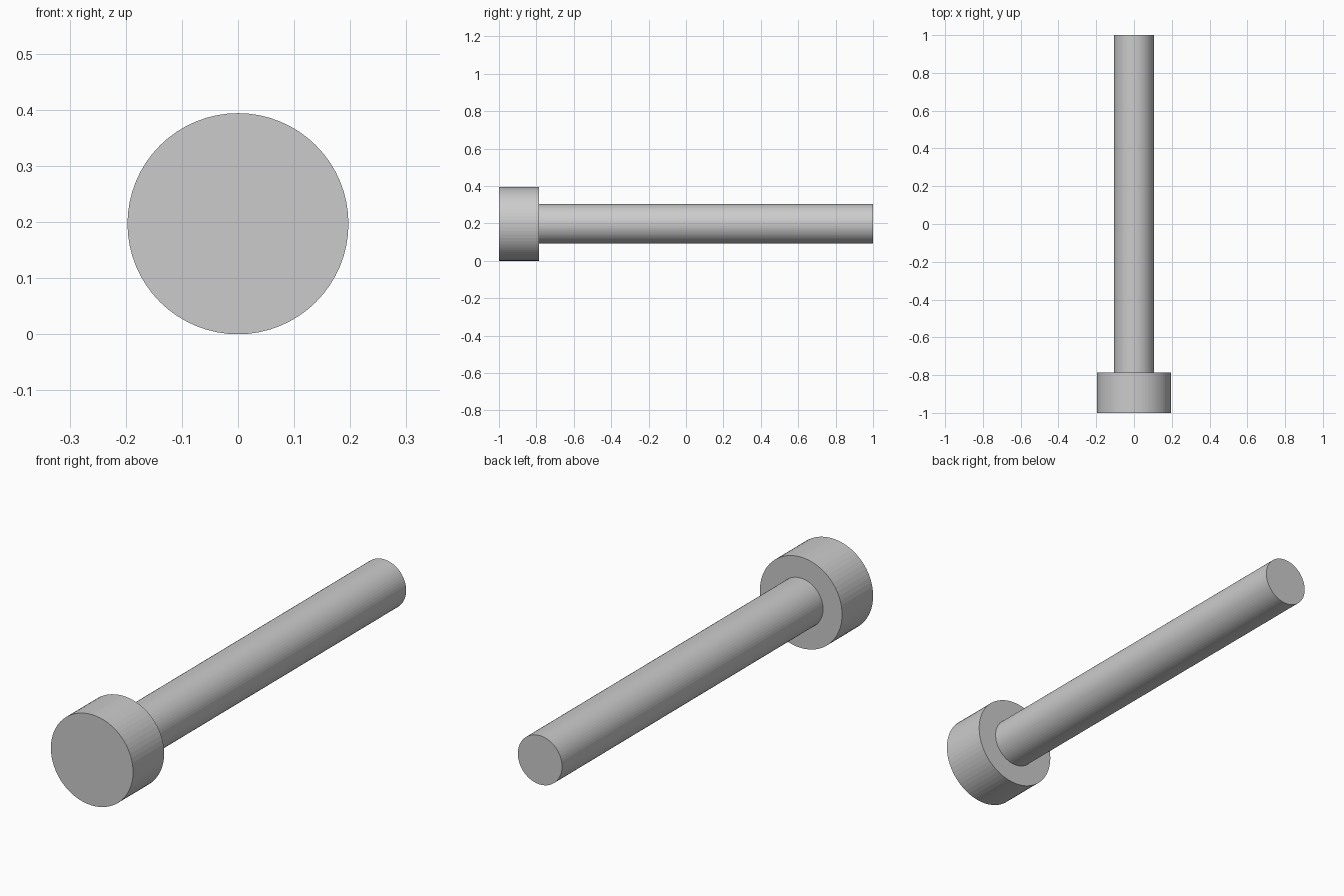
import bpy, bmesh
from math import cos, sin, tau

if "Cube" in bpy.data.objects:
    bpy.data.objects.remove(bpy.data.objects["Cube"])

SIDES = 64
HEAD_R, SHAFT_R = 0.197, 0.106
FRONT, SHOULDER, BACK = -1.0, -0.787, 1.0


def turned_part(name, profile, axis_z):
    """Closed solid of revolution along y from (radius, y) points."""
    bm = bmesh.new()
    rings = [[bm.verts.new((r * cos(tau * i / SIDES), y, axis_z + r * sin(tau * i / SIDES)))
              for i in range(SIDES)] for r, y in profile]
    for a, b in zip(rings, rings[1:]):
        for i in range(SIDES):
            j = (i + 1) % SIDES
            bm.faces.new((a[i], a[j], b[j], b[i]))
    bm.faces.new(rings[0])
    bm.faces.new(rings[-1])
    bmesh.ops.recalc_face_normals(bm, faces=bm.faces)
    mesh = bpy.data.meshes.new(name)
    bm.to_mesh(mesh)
    bm.free()
    obj = bpy.data.objects.new(name, mesh)
    bpy.context.collection.objects.link(obj)
    return obj


# Headed pin: wide head at the front, flat shoulder, long plain shaft
turned_part("headed_pin", [(HEAD_R, FRONT), (HEAD_R, SHOULDER),
                           (SHAFT_R, SHOULDER), (SHAFT_R, BACK)], HEAD_R)
